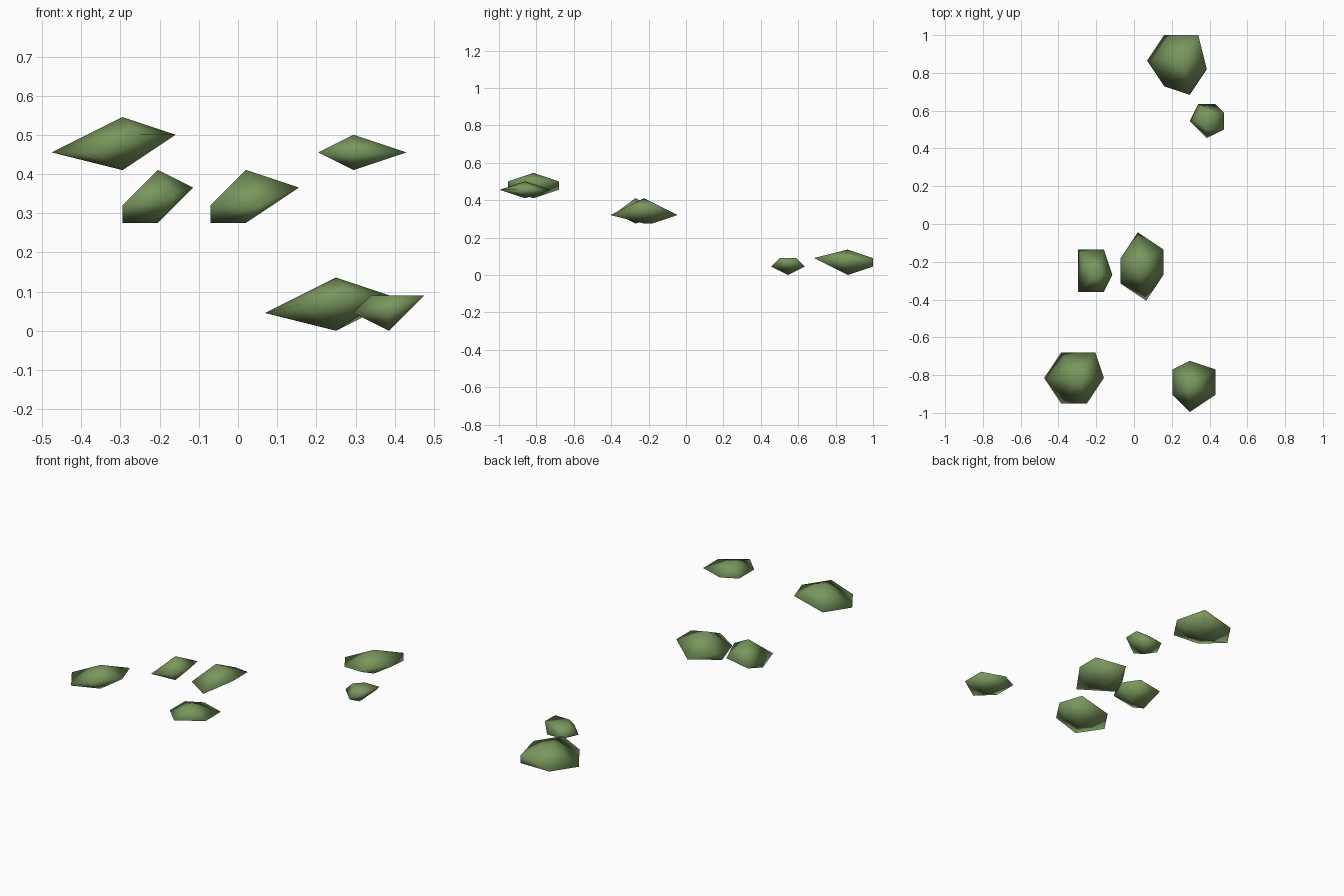
import bpy
import bmesh
from mathutils import Vector

default_cube = bpy.data.objects.get("Cube")
if default_cube:
    bpy.data.objects.remove(default_cube, do_unlink=True)

STEP = 0.0452  # spacing of the coarse lattice the clumps are shaped on

# One leaf green for every clump
leaf_green = bpy.data.materials.new("leaf_green")
leaf_green.use_nodes = True
colour = (0.19, 0.31, 0.11, 1.0)
leaf_green.diffuse_color = colour
shader = next(n for n in leaf_green.node_tree.nodes if n.type == 'BSDF_PRINCIPLED')
shader.inputs["Base Color"].default_value = colour
shader.inputs["Roughness"].default_value = 0.9


def leaf_clump(name, base, points):
    """Wrap a faceted, smooth-shaded shell around lattice points above a base."""
    bm = bmesh.new()
    for point in points:
        bm.verts.new(Vector(point) * STEP)
    hull = bmesh.ops.convex_hull(bm, input=bm.verts[:])
    inner = {v for v in hull["geom_interior"] + hull["geom_unused"]
             if isinstance(v, bmesh.types.BMVert)}
    bmesh.ops.delete(bm, geom=list(inner), context='VERTS')
    bmesh.ops.recalc_face_normals(bm, faces=bm.faces[:])
    for face in bm.faces:
        face.smooth = True
    mesh = bpy.data.meshes.new(name)
    bm.to_mesh(mesh)
    bm.free()
    mesh.materials.append(leaf_green)
    clump = bpy.data.objects.new(name, mesh)
    clump.location = base
    bpy.context.scene.collection.objects.link(clump)
    return clump


# Low pair at the back
leaf_clump("back_large_clump", (0.25, 0.865, 0), [
    (0, 0, 0), (0, 0, 3), (-4, 0, 1), (-2, 3, 1), (2, 3, 2),
    (2, 3, 1), (3, -1, 2), (1, -4, 2), (-2, -3, 1.5)])
leaf_clump("back_small_clump", (0.385, 0.545, 0), [
    (0, 0, 0), (-2, 0, 1), (-1, 0, 2), (-1, 2, 1), (1, 2, 1),
    (2, 1, 2), (2, -1, 2), (0, -2, 1), (0, 1, 2), (0, -1, 2)])

# Middle pair, cut upright on their right sides
leaf_clump("middle_right_clump", (-0.205, -0.27, 0.275), [
    (0, 0, 0), (0, 0, 3), (-2, 0, 0), (-1, 0, 2), (-2, 3, 1),
    (-2, -2, 1), (1, 3, 1.5), (1, -2, 1.5), (2, 0, 2)])
leaf_clump("middle_left_clump", (0.02, -0.225, 0.275), [
    (0, 0, 3), (0, 1, 0), (0, 0, 0), (-2, 0, 0), (-2, 1, 1), (-2, -2, 1),
    (0, 4, 1), (3, 2, 2), (3, -1, 2), (1, -4, 1)])

# High pair at the front
leaf_clump("front_right_clump", (-0.295, -0.815, 0.41), [
    (0, 0, 0), (0, 0, 3), (-4, 0, 1), (-2, 3, 1), (2, 3, 2),
    (3, 0, 2), (1, -3, 2), (-2, -3, 1)])
leaf_clump("front_left_clump", (0.295, -0.86, 0.41), [
    (0, 0, 0), (0, 0, 2), (0, 3, 1), (3, 2, 1), (3, -1, 1),
    (0, -3, 1), (-2, -1, 1), (-2, 2, 1)])
